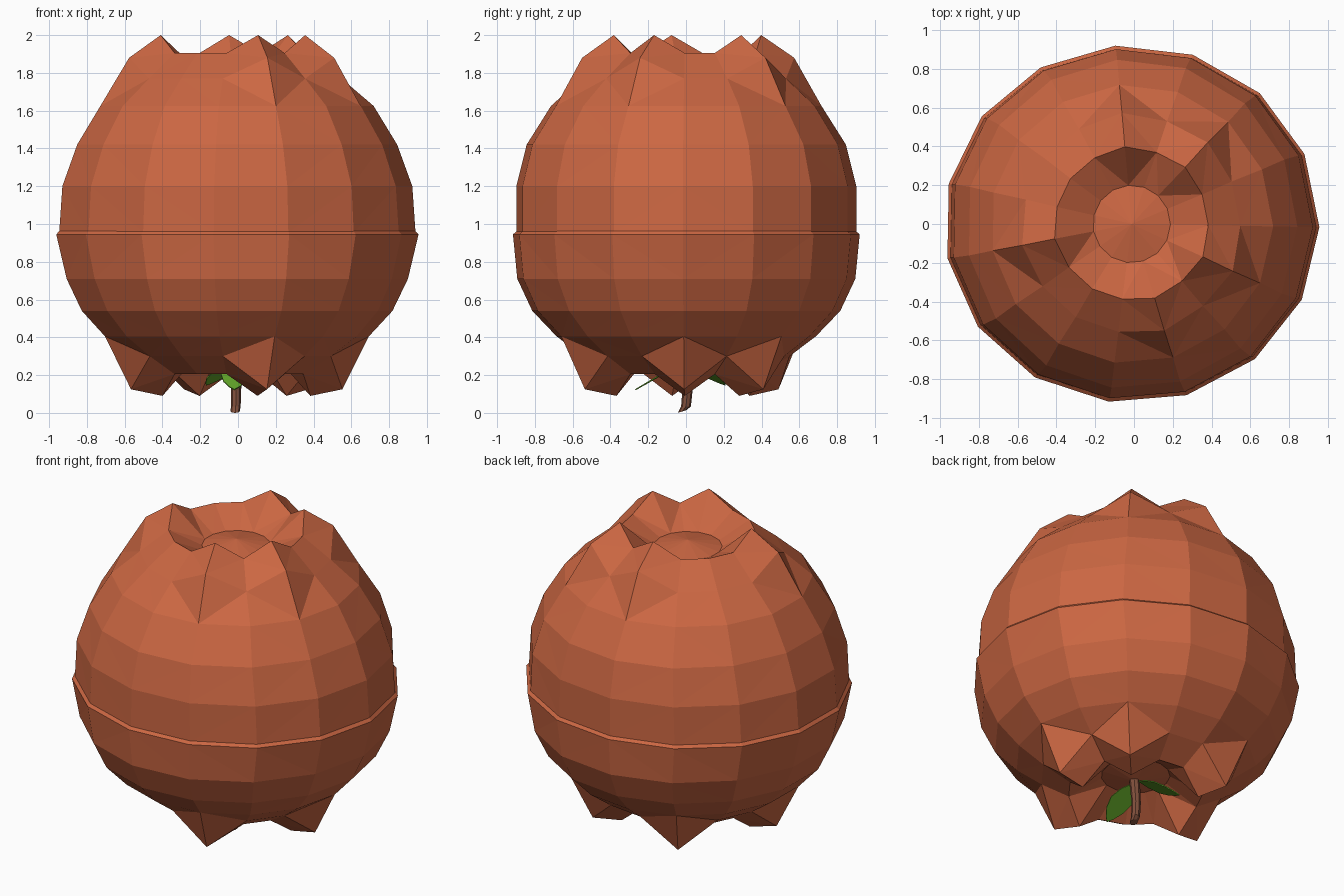
import bpy, bmesh, math
from mathutils import Vector

if "Cube" in bpy.data.objects:
    bpy.data.objects.remove(bpy.data.objects["Cube"])

N = 15            # sides of the fruit
CX = -0.012       # fruit axis


def material(name, rgb):
    m = bpy.data.materials.new(name)
    m.diffuse_color = (*rgb, 1)
    m.use_nodes = True
    m.node_tree.nodes["Principled BSDF"].inputs["Base Color"].default_value = m.diffuse_color
    return m


SKIN = material("orange red skin", (0.60, 0.135, 0.055))
BROWN = material("stem brown", (0.22, 0.08, 0.045))
GREEN = material("leaf green", (0.14, 0.43, 0.026))


def finish(name, bm, mat, normals=True):
    if normals:
        bmesh.ops.recalc_face_normals(bm, faces=bm.faces)
    me = bpy.data.meshes.new(name)
    bm.to_mesh(me)
    bm.free()
    me.materials.append(mat)
    ob = bpy.data.objects.new(name, me)
    bpy.context.collection.objects.link(ob)
    return ob


def shell(name, rings, lobes, tip):
    """Skin rings into a half fruit. Each ring: plain (rx, ry, z) and,
    optionally, the (rx, ry, z) used on the lobe columns."""
    bm = bmesh.new()
    loops = []
    for ring in rings:
        loop = []
        for k in range(N):
            rx, ry, z = ring[-1] if k in lobes else ring[0]
            a = math.radians(24 * k - 1)
            loop.append(bm.verts.new((CX + rx * math.cos(a), ry * math.sin(a), z)))
        loops.append(loop)
    for a, b in zip(loops, loops[1:]):
        for k in range(N):
            j = (k + 1) % N
            bm.faces.new((a[k], a[j], b[j], b[k]))
    c = bm.verts.new((CX, 0, tip))
    for k in range(N):
        bm.faces.new((loops[-1][k], loops[-1][(k + 1) % N], c))
    # make the warped quads around the crown planar, facing consistently outward
    bmesh.ops.triangulate(bm, faces=[f for f in bm.faces if len(f.verts) == 4])
    return finish(name, bm, SKIN)


# upper half with a crown of five peaks around a shallow dimple
shell("upper_fruit", [
    [(0.952, 0.905, 0.955)],
    [(0.935, 0.905, 1.20)],
    [(0.855, 0.85, 1.42)],
    [(0.73, 0.72, 1.625)],
    [(0.56, 0.56, 1.77), (0.575, 0.575, 1.88)],
    [(0.395, 0.39, 1.905), (0.405, 0.40, 2.0)],
    [(0.20, 0.20, 1.81)],
], {2, 4, 8, 12, 14}, 1.85)

# lower half, slightly wider at its rim, with five drooping lobes
shell("lower_fruit", [
    [(0.950, 0.900, 0.965)],
    [(0.968, 0.923, 0.945)],
    [(0.912, 0.90, 0.71)],
    [(0.83, 0.82, 0.54)],
    [(0.705, 0.69, 0.405)],
    [(0.555, 0.55, 0.30), (0.565, 0.56, 0.125)],
    [(0.395, 0.39, 0.205), (0.395, 0.385, 0.09)],
    [(0.20, 0.20, 0.31)],
], {0, 2, 5, 8, 12}, 0.27)


# curved stem hanging from the underside
path = [(-0.015, -0.02, 0.0, 0.024), (-0.012, 0.0, 0.035, 0.026),
        (-0.01, 0.008, 0.12, 0.027), (-0.01, 0.0, 0.21, 0.029), (-0.01, -0.01, 0.31, 0.032)]
bm = bmesh.new()
loops = []
for i, (x, y, z, r) in enumerate(path):
    tilt = 0.015 if i == 0 else 0
    loops.append([bm.verts.new((x + r * math.cos(math.tau * k / 8),
                                y + r * math.sin(math.tau * k / 8),
                                z + tilt * (1 + math.sin(math.tau * k / 8)) / 2))
                  for k in range(8)])
for a, b in zip(loops, loops[1:]):
    for k in range(8):
        j = (k + 1) % 8
        bm.faces.new((a[k], a[j], b[j], b[k]))
bm.faces.new(loops[0])
bm.faces.new(loops[-1])
finish("stem", bm, BROWN)


# leaves: flat outlines mirrored about a midrib, drooping away from the stem
def leaf(name, base, end, width):
    base, end = Vector(base), Vector(end)
    along = end - base
    side = along.cross(Vector((0, 0, 1))).normalized()
    outline = [(0, 0), (0.2, 0.65), (0.45, 1), (0.7, 0.8), (0.9, 0.35), (1, 0)]
    pts = outline + [(t, -w) for t, w in reversed(outline[1:-1])]
    bm = bmesh.new()
    bm.faces.new([bm.verts.new(base + along * t + side * w * width / 2) for t, w in pts])
    ob = finish(name, bm, GREEN, False)
    mod = ob.modifiers.new("thickness", "SOLIDIFY")
    mod.thickness = 0.006


leaf("front_leaf", (-0.01, -0.02, 0.27), (-0.02, -0.27, 0.125), 0.15)
leaf("back_leaf", (-0.02, 0.02, 0.27), (-0.17, 0.21, 0.15), 0.13)
